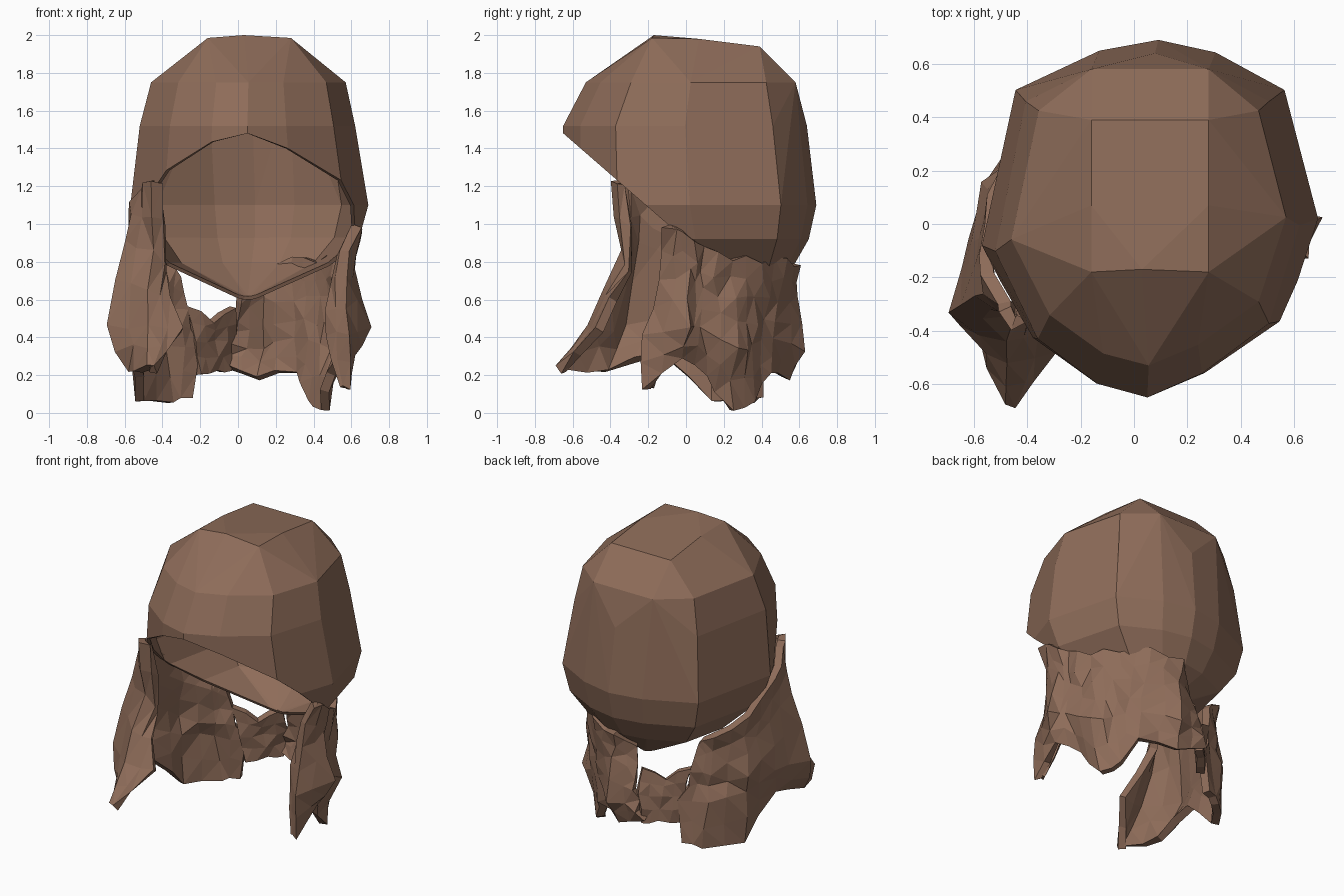
import bpy, bmesh, math, random
from mathutils import Vector
random.seed(4)

brown = bpy.data.materials.new("brown_hair")
brown.diffuse_color = (0.27, 0.15, 0.10, 1)


def finish(bm, name, thickness, offset):
    bmesh.ops.recalc_face_normals(bm, faces=bm.faces)
    me = bpy.data.meshes.new(name)
    bm.to_mesh(me)
    bm.free()
    ob = bpy.data.objects.new(name, me)
    bpy.context.collection.objects.link(ob)
    me.materials.append(brown)
    mod = ob.modifiers.new("thickness", 'SOLIDIFY')
    mod.thickness = thickness
    mod.offset = offset
    return ob


# Crown: faceted convex shell, sliced open by a slanted plane under the brow
outline = [(-.3, .94), (.05, 1), (.39, .93), (.8, .72), (1, 0), (.8, -.57),
           (.36, -.86), (0, -1), (-.33, -.92), (-.72, -.66), (-1, -.15), (-.8, .72)]
rings = [  # z, x min, x max, y min, y max
    (1.75, -0.46, 0.57, -0.53, 0.58),
    (1.52, -0.52, 0.62, -0.65, 0.64),
    (1.10, -0.57, 0.69, -0.65, 0.69),
    (0.92, -0.52, 0.64, -0.55, 0.65),
    (0.78, -0.40, 0.50, -0.35, 0.57),
    (0.60, 0.00, 0.10, 0.20, 0.37),
]
bm = bmesh.new()
for z, x0, x1, y0, y1 in rings:
    for u, v in outline:
        bm.verts.new(((x0 + x1 + u * (x1 - x0)) / 2, (y0 + y1 + v * (y1 - y0)) / 2, z))
for y, z in ((-0.18, 1.985), (0.07, 1.98), (0.39, 1.94), (0.58, 1.75)):
    for x in (-0.16, 0.28):
        bm.verts.new((x, y, z))
bm.verts.new((0.03, -0.17, 2.0))
hull = bmesh.ops.convex_hull(bm, input=bm.verts)
junk = {g for g in hull["geom_interior"] if isinstance(g, bmesh.types.BMVert)}
bmesh.ops.delete(bm, geom=list(junk), context='VERTS')
bmesh.ops.dissolve_limit(bm, angle_limit=math.radians(3), verts=bm.verts, edges=bm.edges)
bmesh.ops.bisect_plane(bm, geom=bm.verts[:] + bm.edges[:] + bm.faces[:],
                       plane_co=(0, -0.65, 1.48), plane_no=(0, -0.67, -0.77),
                       clear_outer=True)
finish(bm, "crown", 0.02, -1)


# Hanging locks: sheets lofted through columns of points, with ragged facets
def sheet(name, columns, thickness=0.05, jitter=0.018):
    bm = bmesh.new()
    grid = [[bm.verts.new(p) for p in col] for col in columns]
    for a, b in zip(grid, grid[1:]):
        for i in range(len(a) - 1):
            bm.faces.new((a[i], b[i], b[i + 1], a[i + 1]))
    old = set(bm.verts)
    bmesh.ops.subdivide_edges(bm, edges=bm.edges[:], cuts=1, use_grid_fill=True)
    for v in bm.verts:
        if v not in old:
            v.co += Vector([random.uniform(-jitter, jitter) for _ in range(3)])
    bmesh.ops.triangulate(bm, faces=bm.faces[:])
    return finish(bm, name, thickness, 0)


sheet("left_locks", [
    [(-.42, -.33, 1.21), (-.39, -.28, .75), (-.31, -.47, .43), (-.44, -.65, .22)],
    [(-.44, -.36, 1.24), (-.46, -.33, .85), (-.48, -.49, .46), (-.47, -.67, .23)],
    [(-.50, -.28, 1.18), (-.58, -.26, .92), (-.67, -.31, .45), (-.57, -.42, .23)],
    [(-.57, -.12, 1.05), (-.57, -.06, .80), (-.60, -.06, .50), (-.55, -.14, .33)],
    [(-.51, .10, .90), (-.53, .12, .65), (-.54, .14, .40), (-.51, .14, .07)],
    [(-.40, .28, .80), (-.39, .28, .55), (-.38, .33, .35), (-.36, .35, .06)],
    [(-.30, .31, .74), (-.28, .33, .53), (-.22, .37, .37), (-.24, .37, .07)],
])
sheet("nape_band", [
    [(-.28, .34, .57), (-.24, .36, .38), (-.22, .38, .20)],
    [(-.14, .42, .49), (-.13, .45, .38), (-.13, .48, .22)],
    [(-.02, .50, .56), (-.03, .55, .40), (-.06, .56, .22)],
], jitter=0.01)
sheet("right_locks", [
    [(.01, .49, .68), (.00, .54, .50), (-.04, .56, .38), (-.08, .57, .24)],
    [(.12, .57, .78), (.13, .56, .60), (.13, .60, .33), (.10, .52, .18)],
    [(.30, .53, .81), (.31, .48, .60), (.30, .45, .40), (.32, .42, .22)],
    [(.44, .39, .81), (.44, .36, .60), (.46, .34, .35), (.38, .36, .06)],
    [(.53, .23, .82), (.52, .24, .60), (.54, .25, .35), (.45, .23, .01)],
    [(.59, .08, .87), (.56, .08, .65), (.58, .08, .45), (.50, .10, .20)],
    [(.64, -.03, .96), (.60, .01, .75), (.67, .00, .45), (.58, -.03, .30)],
    [(.63, -.10, 1.0), (.56, -.12, .70), (.58, -.20, .42), (.60, -.22, .11)],
    [(.61, -.06, .95), (.50, -.07, .70), (.47, -.10, .40), (.57, -.20, .15)],
])
